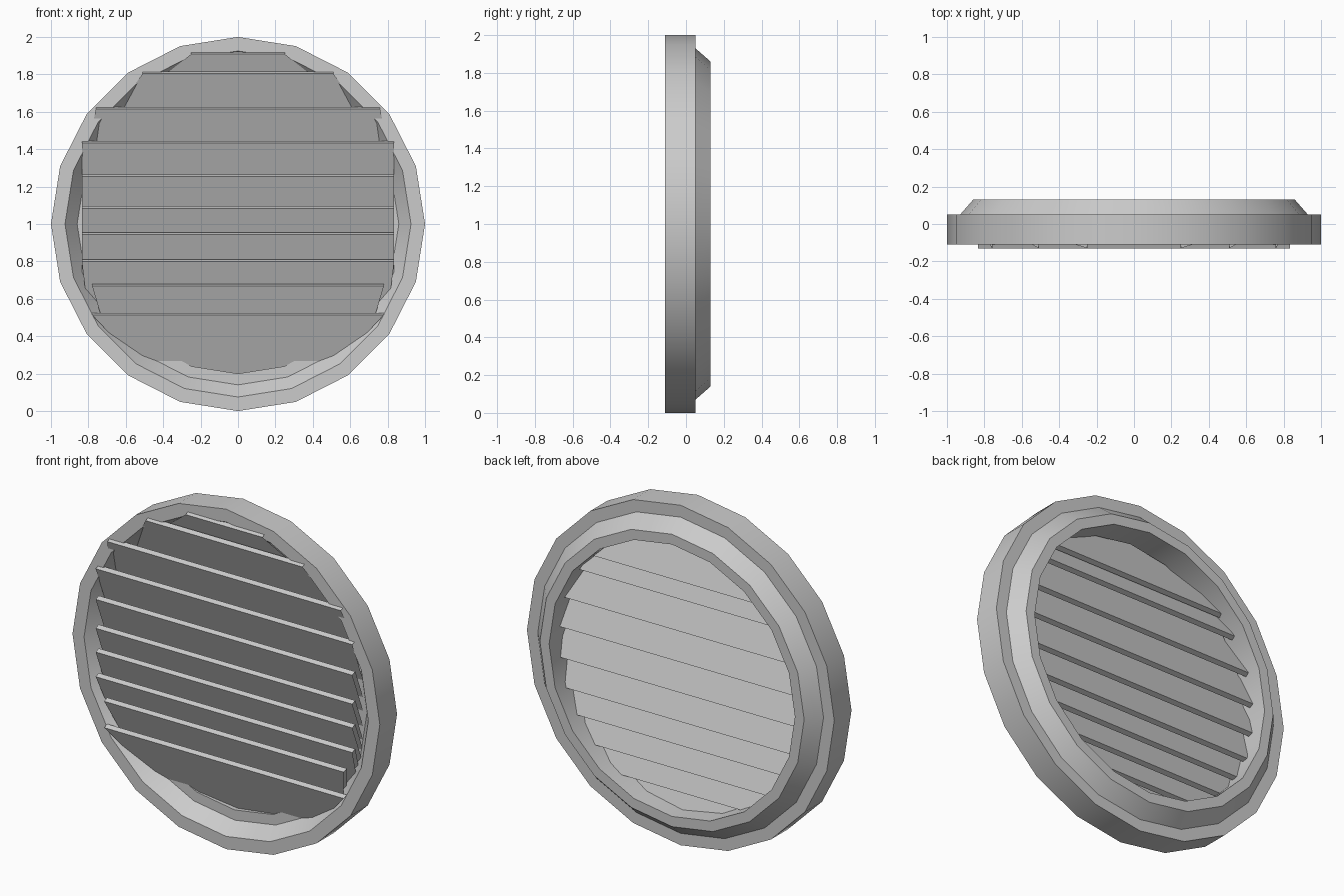
import bpy
from math import sin, cos, pi, hypot

if "Cube" in bpy.data.objects:
    bpy.data.objects.remove(bpy.data.objects["Cube"])

SIDES = 20
CZ = 1.0


def make_object(name, verts, faces):
    mesh = bpy.data.meshes.new(name)
    mesh.from_pydata(verts, [], faces)
    mesh.update()
    ob = bpy.data.objects.new(name, mesh)
    bpy.context.collection.objects.link(ob)
    return ob


# Round vent frame: closed (radius, y) profile swept around the y axis
profile = [(1, -.11), (1, .05), (.93, .05), (.86, .13),
           (.80, .13), (.80, -.03), (.86, -.03), (.925, -.11)]
n = len(profile)
verts, faces = [], []
for i in range(SIDES):
    a = 2 * pi * i / SIDES
    verts += [(r * cos(a), y, CZ + r * sin(a)) for r, y in profile]
    k = (i + 1) % SIDES
    for j in range(n):
        m = (j + 1) % n
        faces.append((i * n + j, i * n + m, k * n + m, k * n + j))
frame = make_object("vent_frame", verts, faces)
bpy.context.view_layer.objects.active = frame
frame.select_set(True)
bpy.ops.object.shade_smooth_by_angle(angle=pi / 6)
frame.select_set(False)

# Tilted slats, open at the ends: (top z, top half width, bottom half width)
slats = [(1.92, .25, .72), (1.815, .51, .77), (1.625, .76, .835),
         (1.445, .835, .835), (1.265, .835, .835), (1.095, .835, .835),
         (.955, .835, .835), (.81, .835, .79), (.68, .78, .67),
         (.525, .78, .43)]
DROP, Y_FRONT, Y_BACK, THICK = .37, -.13, .02, .03
length = hypot(DROP, Y_BACK - Y_FRONT)
ny = THICK * DROP / length
nz = THICK * (Y_BACK - Y_FRONT) / length
for i, (z, wt, wb) in enumerate(slats):
    # cross-section loop: front top, back top, back bottom, front bottom
    loop = [(wt, Y_FRONT, z - nz), (wt, Y_FRONT + ny, z),
            (wb, Y_BACK + ny, z - DROP), (wb, Y_BACK, z - DROP - nz)]
    verts = [(-w, y, h) for w, y, h in loop] + loop
    faces = [(j, j + 4, (j + 1) % 4 + 4, (j + 1) % 4) for j in range(4)]
    make_object(f"slat_{i + 1}", verts, faces)
